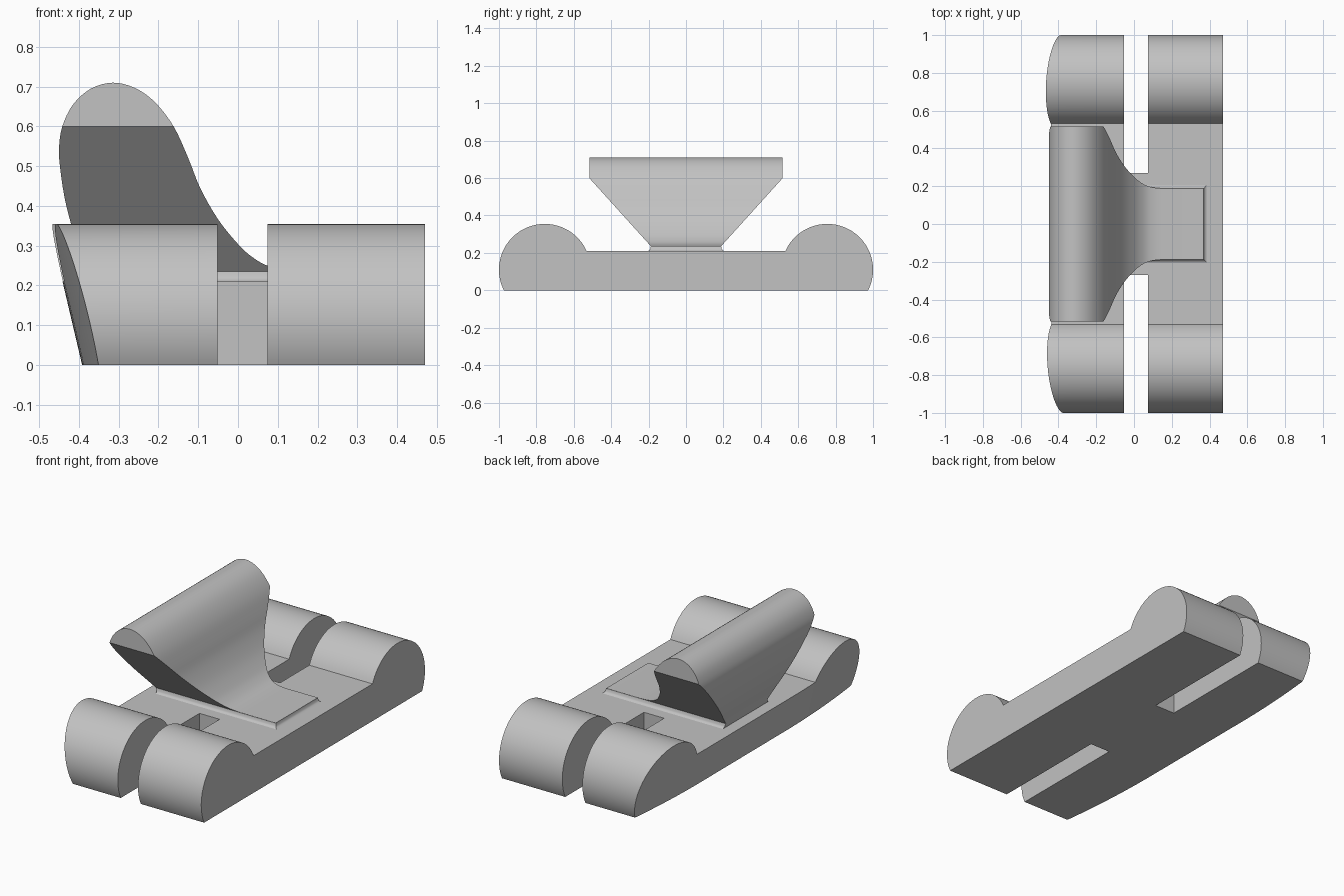
import bpy, bmesh, math
from mathutils import Vector

cube = bpy.data.objects.get("Cube")
if cube:
    bpy.data.objects.remove(cube, do_unlink=True)

grey = bpy.data.materials.new("light grey")
grey.use_nodes = True
colour = (0.54, 0.54, 0.54, 1)
grey.diffuse_color = colour
grey.node_tree.nodes["Principled BSDF"].inputs["Base Color"].default_value = colour


def finish(bm, name):
    """Turn a bmesh into a smooth-shaded object with sharp edges kept."""
    bmesh.ops.recalc_face_normals(bm, faces=bm.faces)
    mesh = bpy.data.meshes.new(name)
    bm.to_mesh(mesh)
    bm.free()
    mesh.materials.append(grey)
    obj = bpy.data.objects.new(name, mesh)
    bpy.context.collection.objects.link(obj)
    bpy.ops.object.select_all(action='DESELECT')
    obj.select_set(True)
    bpy.context.view_layer.objects.active = obj
    bpy.ops.object.shade_smooth_by_angle(angle=math.radians(30))
    return obj


def box(bm, lo, hi):
    verts = bmesh.ops.create_cube(bm, size=1)["verts"]
    for v in verts:
        v.co = Vector([a + (b - a) * (c + 0.5) for a, b, c in zip(lo, hi, v.co)])


def smooth_curve(points, steps):
    """Catmull-Rom curve through 2D points."""
    pts = [Vector(p) for p in points]
    pts = [2 * pts[0] - pts[1]] + pts + [2 * pts[-1] - pts[-2]]
    out = []
    for a, b, c, d in zip(pts, pts[1:], pts[2:], pts[3:]):
        for i in range(steps):
            t = i / steps
            out.append(0.5 * (2 * b + (c - a) * t + (2 * a - 5 * b + 4 * c - d) * t * t
                              + (3 * b - a - 3 * c + d) * t ** 3))
    return out + [pts[-2]]


# Base: flat deck with a round roller bump at each end, and a leaning, bowed left side
R, CY, CZ, DECK, RIGHT = 0.245, 0.755, 0.11, 0.21, 0.47


def left_x(y, z):
    t = max(0, (abs(y) - 0.37) / 0.604)
    return -0.392 + 0.035 * t * t - 0.006 * t * math.copysign(1, y) - 0.235 * z


deck_angle = -math.acos((DECK - CZ) / R)
foot_angle = math.acos(-CZ / R) - math.pi / 2
foot_angle = math.acos(CZ / R)
angles = [deck_angle + (foot_angle - deck_angle) * i / 28 for i in range(29)]
angles += [foot_angle + (math.pi / 2 - foot_angle) * i / 8 for i in range(1, 9)]
half = [(y, 0, DECK) for y in (0.2, 0.37, 0.45)]
for a in angles:
    low = CZ - R * math.cos(a) if a > foot_angle + 0.001 else 0
    half.append((CY + R * math.sin(a), low, CZ + R * math.cos(a)))
columns = [(-y, lo, hi) for y, lo, hi in reversed(half)] + half

bm = bmesh.new()
rings = []
for y, lo, hi in columns:
    corners = [(left_x(y, lo), y, lo), (RIGHT, y, lo), (RIGHT, y, hi), (left_x(y, hi), y, hi)]
    rings.append([bm.verts.new(c) for c in corners])
for a, b in zip(rings, rings[1:]):
    for i in range(4):
        j = (i + 1) % 4
        bm.faces.new((a[i], a[j], b[j], b[i]))
bmesh.ops.remove_doubles(bm, verts=bm.verts, dist=0.0001)
base = finish(bm, "base")

# Open slot through each end of the base
bm = bmesh.new()
for side in (-1, 1):
    ys = sorted((side * 0.27, side * 1.2))
    box(bm, (-0.052, ys[0], -0.2), (0.074, ys[1], 0.6))
cutter = finish(bm, "slot_cutter")
cutter.hide_render = True
cut = base.modifiers.new("slots", 'BOOLEAN')
cut.operation, cut.solver, cut.object = 'DIFFERENCE', 'EXACT', cutter
bpy.context.view_layer.objects.active = base
bpy.ops.object.modifier_apply(modifier=cut.name)
bpy.data.objects.remove(cutter, do_unlink=True)
base.select_set(True)
bpy.ops.object.shade_smooth_by_angle(angle=math.radians(30))

# Lever: swept side profile, flared towards its rounded top
outline = [(-0.37, 0.2), (-0.392, 0.27), (-0.42, 0.355), (-0.438, 0.43), (-0.449, 0.51),
           (-0.45, 0.55), (-0.442, 0.6), (-0.415, 0.655), (-0.37, 0.695), (-0.315, 0.71),
           (-0.26, 0.697), (-0.21, 0.662), (-0.162, 0.6), (-0.125, 0.52), (-0.095, 0.445),
           (-0.05, 0.366), (0, 0.304), (0.035, 0.272), (0.073, 0.25), (0.12, 0.239), (0.17, 0.236)]
profile = smooth_curve(outline, 4) + [Vector((0.368, 0.236)), Vector((0.368, 0.2))]
TOP_W, FLARE_Z, NECK_W, NECK_Z = 0.517, 0.6, 0.188, 0.236
bm = bmesh.new()
face = bm.faces.new([bm.verts.new((p.x, -TOP_W, p.y)) for p in profile])
new = bmesh.ops.extrude_face_region(bm, geom=[face])["geom"]
moved = [v for v in new if isinstance(v, bmesh.types.BMVert)]
bmesh.ops.translate(bm, verts=moved, vec=(0, 2 * TOP_W, 0))
for side in (-1, 1):
    normal = (0, side * (FLARE_Z - NECK_Z), -(TOP_W - NECK_W))
    bmesh.ops.bisect_plane(bm, geom=bm.verts[:] + bm.edges[:] + bm.faces[:], dist=1e-5,
                           plane_co=(0, side * TOP_W, FLARE_Z), plane_no=normal,
                           clear_outer=True)
    bmesh.ops.holes_fill(bm, edges=[e for e in bm.edges if e.is_boundary], sides=0)
finish(bm, "lever")

# Fillet blending the lever's foot into the deck
bm = bmesh.new()
rings = []
for z, inset in ((0.205, 0), (0.21, 0.002), (0.214, 0.01), (0.221, 0.015), (0.2355, 0.018)):
    x, y = 0.386 - inset, 0.206 - inset
    back = -0.37 - 0.3 * (z - 0.2)
    rings.append([bm.verts.new(c) for c in
                  ((back, -y, z), (x, -y, z), (x, y, z), (back, y, z))])
for a, b in zip(rings, rings[1:]):
    for i in range(4):
        j = (i + 1) % 4
        bm.faces.new((a[i], a[j], b[j], b[i]))
bm.faces.new(rings[0])
bm.faces.new(rings[-1])
finish(bm, "lever_fillet")
